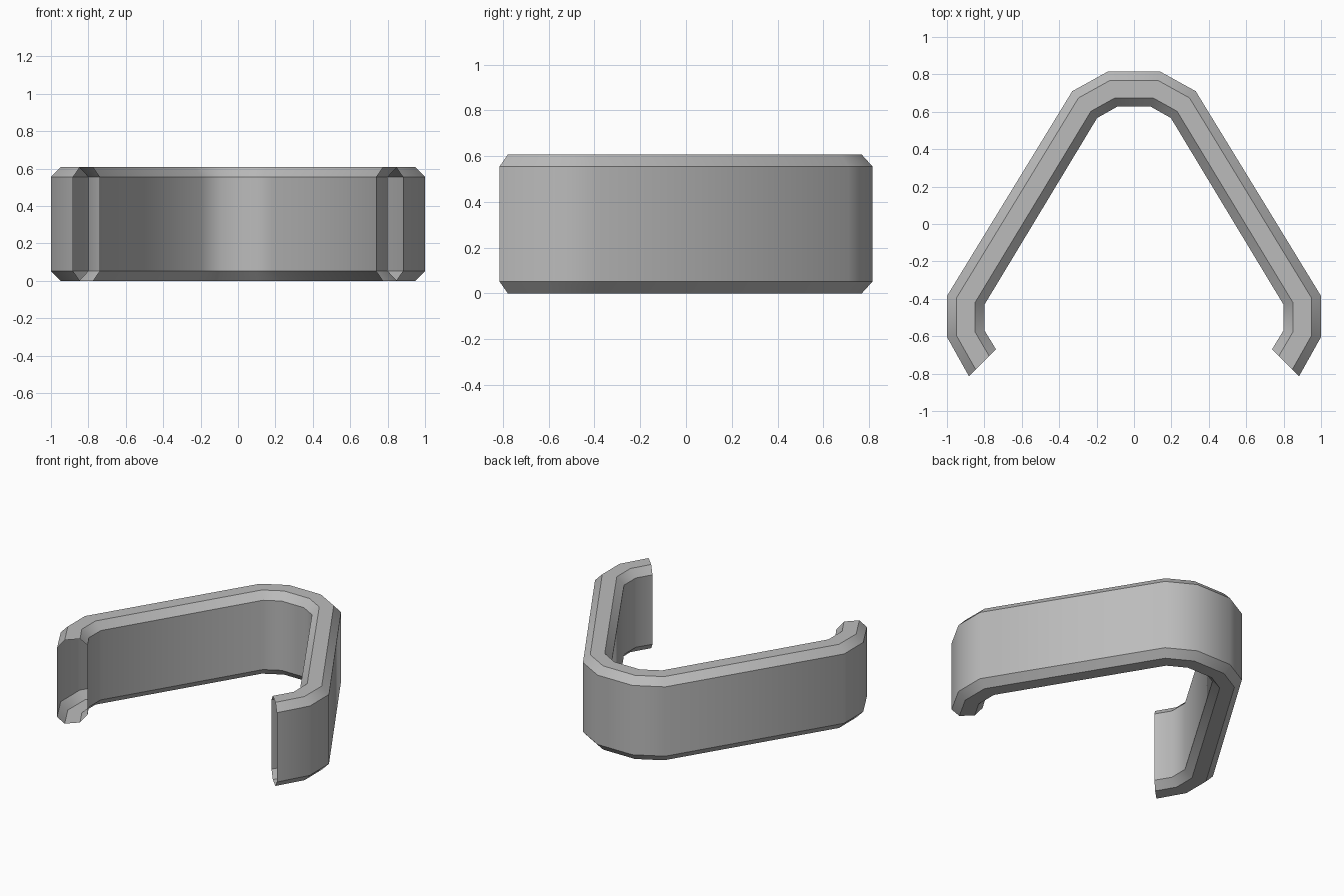
import bpy, math

cube = bpy.data.objects.get("Cube")
if cube:
    bpy.data.objects.remove(cube, do_unlink=True)

# Material
grey = bpy.data.materials.new("plain grey")
grey.use_nodes = True
colour = (0.5, 0.5, 0.5, 1)
grey.diffuse_color = colour
grey.node_tree.nodes["Principled BSDF"].inputs["Base Color"].default_value = colour

# Half outlines of the bracket in plan, from the back centre to the lip
OUTER = [(0.14, 0.815), (0.33, 0.71), (1.0, -0.385), (1.0, -0.604), (0.882, -0.815)]
INNER = [(0.09, 0.627), (0.197, 0.567), (0.80, -0.432), (0.80, -0.568), (0.738, -0.67)]
HEIGHT, CHAMFER = 0.607, 0.052

# Chamfered cross-section: (share of the way from outer to inner, height)
SECTION = [(0, CHAMFER), (0, HEIGHT - CHAMFER), (0.25, HEIGHT), (0.75, HEIGHT),
           (1, HEIGHT - CHAMFER), (1, CHAMFER), (0.75, 0), (0.25, 0)]


def mirrored(half):
    return [(-x, y) for x, y in reversed(half)] + half


# Hollow band swept along the outline, open at both lips
verts, faces = [], []
n = len(SECTION)
for (ox, oy), (ix, iy) in zip(mirrored(OUTER), mirrored(INNER)):
    verts += [(ox + (ix - ox) * t, oy + (iy - oy) * t, z) for t, z in SECTION]
for ring in range(2 * len(OUTER) - 1):
    for k in range(n):
        a, b = ring * n + k, ring * n + (k + 1) % n
        faces.append((a, b, b + n, a + n))

mesh = bpy.data.meshes.new("bracket_band")
mesh.from_pydata(verts, [], faces)
mesh.materials.append(grey)
band = bpy.data.objects.new("bracket_band", mesh)
bpy.context.collection.objects.link(band)

# Smooth bends, crisp chamfers
bpy.ops.object.select_all(action="DESELECT")
band.select_set(True)
bpy.context.view_layer.objects.active = band
bpy.ops.object.mode_set(mode="EDIT")
bpy.ops.mesh.select_all(action="SELECT")
bpy.ops.mesh.normals_make_consistent(inside=False)
bpy.ops.object.mode_set(mode="OBJECT")
bpy.ops.object.shade_smooth_by_angle(angle=math.radians(38))
